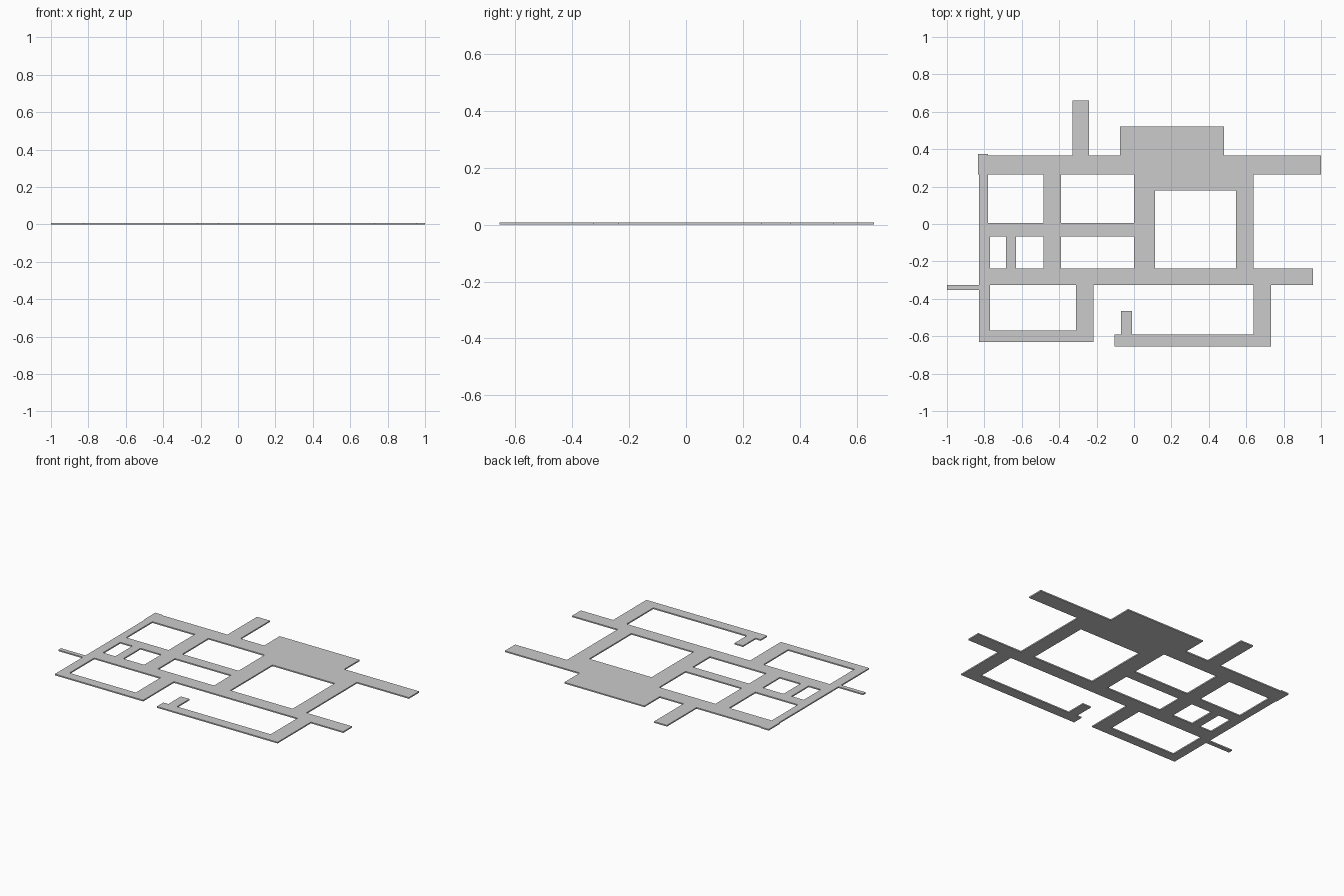
import bpy, bmesh

if "Cube" in bpy.data.objects:
    bpy.data.objects.remove(bpy.data.objects["Cube"])

THICKNESS = 0.008

# Each strip of the street plan: x min, x max, y min, y max
strips = [
    (-0.83, 1.00, 0.265, 0.367),      # north street
    (-0.835, -0.78, 0.265, 0.373),    # north-west corner
    (-0.33, -0.24, 0.367, 0.66),      # north spur
    (-0.075, 0.48, 0.367, 0.52),      # plaza, upper part
    (0.0, 0.64, 0.18, 0.367),         # plaza, lower part
    (0.0, 0.113, -0.24, 0.18),        # plaza west street
    (0.545, 0.64, -0.24, 0.18),       # plaza east street
    (-0.83, -0.78, 0.005, 0.265),     # west street, upper
    (-0.83, -0.77, -0.63, 0.005),     # west street, lower
    (-0.485, -0.39, -0.24, 0.265),    # inner west street
    (-0.83, 0.0, -0.067, 0.005),      # middle lane
    (-0.685, -0.63, -0.24, -0.067),   # small lane
    (-0.83, 0.957, -0.325, -0.237),   # main street
    (-1.0, -0.83, -0.352, -0.325),    # west spur
    (-0.83, -0.217, -0.63, -0.57),    # south-west street
    (-0.31, -0.217, -0.57, -0.325),   # south-west link
    (0.64, 0.733, -0.59, -0.325),     # south-east link
    (-0.105, 0.733, -0.655, -0.59),   # south-east street
    (-0.07, -0.01, -0.59, -0.465),    # south-east stub
]

# Union of the strips on a shared grid, so the slab has no inner walls
xs = sorted({v for s in strips for v in s[:2]})
ys = sorted({v for s in strips for v in s[2:]})
bm = bmesh.new()
grid = {}


def corner(i, j):
    if (i, j) not in grid:
        grid[i, j] = bm.verts.new((xs[i], ys[j], 0))
    return grid[i, j]


for i in range(len(xs) - 1):
    for j in range(len(ys) - 1):
        cx, cy = (xs[i] + xs[i + 1]) / 2, (ys[j] + ys[j + 1]) / 2
        if any(a < cx < b and c < cy < d for a, b, c, d in strips):
            bm.faces.new([corner(i, j), corner(i + 1, j),
                          corner(i + 1, j + 1), corner(i, j + 1)])

# Thicken the plan into a slab
ext = bmesh.ops.extrude_face_region(bm, geom=bm.faces[:], use_keep_orig=True)
top = [g for g in ext["geom"] if isinstance(g, bmesh.types.BMVert)]
bmesh.ops.translate(bm, verts=top, vec=(0, 0, THICKNESS))
bmesh.ops.recalc_face_normals(bm, faces=bm.faces[:])

mesh = bpy.data.meshes.new("street_slab")
bm.to_mesh(mesh)
bm.free()
slab = bpy.data.objects.new("street_slab", mesh)
bpy.context.collection.objects.link(slab)
